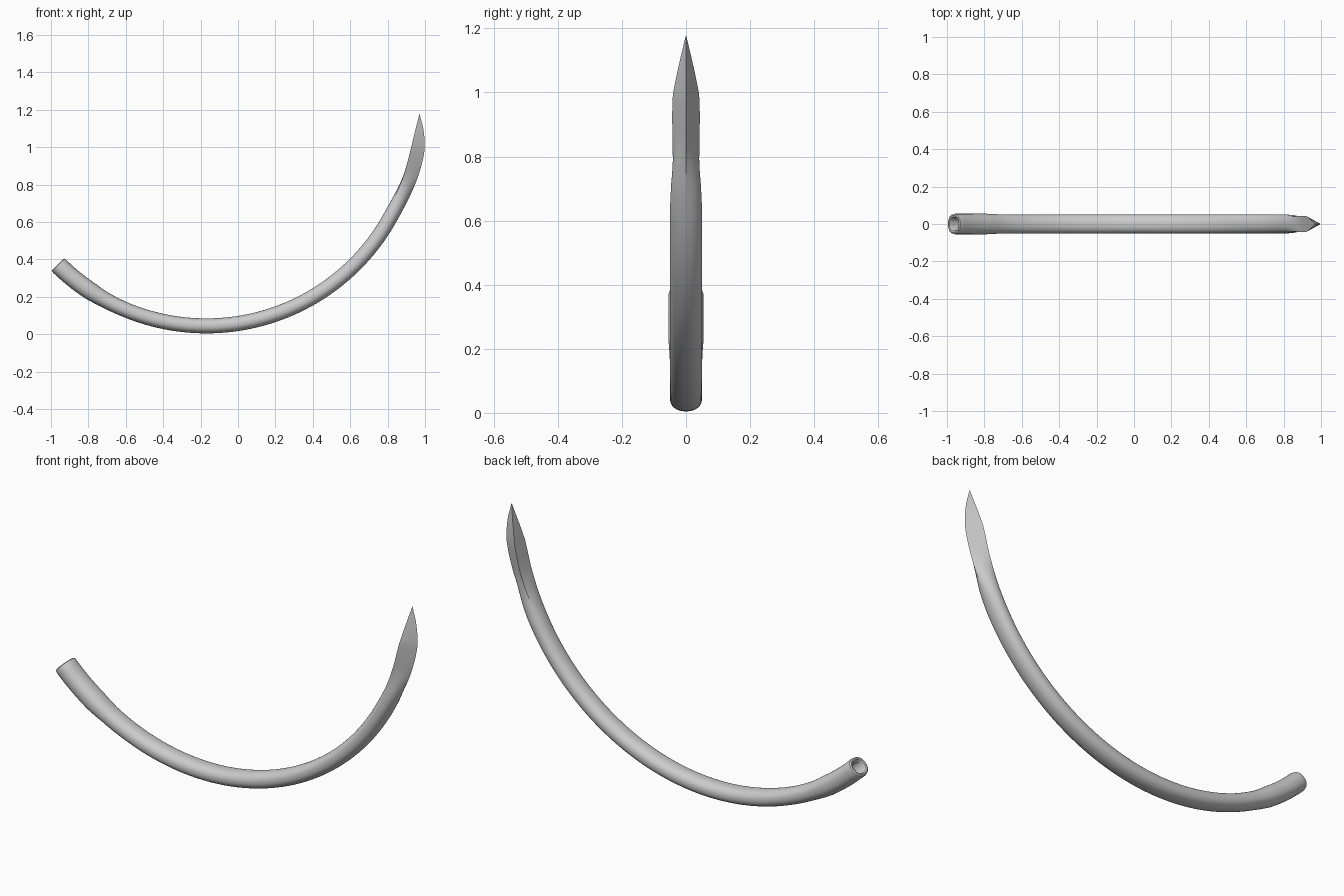
import bpy, bmesh, math

if "Cube" in bpy.data.objects:
    bpy.data.objects.remove(bpy.data.objects["Cube"])

CX, CZ = -0.17, 1.168      # centre of the needle arc
N = 48                     # points per cross-section

# stations along the arc: angle, inner radius, outer radius, half width, triangle blend
KEYS = [
    (-134.3, 1.074, 1.172, 0.055, 0.0),
    (-123.5, 1.075, 1.171, 0.055, 0.0),
    (-119.0, 1.081, 1.165, 0.051, 0.0),
    (-112.0, 1.083, 1.163, 0.050, 0.0),
    (-28.0, 1.084, 1.164, 0.050, 0.0),
    (-24.0, 1.088, 1.167, 0.049, 0.15),
    (-20.5, 1.095, 1.172, 0.047, 0.5),
    (-16.5, 1.102, 1.178, 0.044, 0.9),
    (-11.5, 1.105, 1.182, 0.043, 1.0),
    (-9.0, 1.108, 1.182, 0.041, 1.0),
    (-6.0, 1.114, 1.174, 0.030, 1.0),
    (-3.0, 1.124, 1.161, 0.017, 1.0),
]


def lerp(a, b, t):
    return a + (b - a) * t


def station(deg):
    for a, b in zip(KEYS, KEYS[1:]):
        if deg <= b[0]:
            t = (deg - a[0]) / (b[0] - a[0])
            return [lerp(p, q, t) for p, q in zip(a[1:], b[1:])]
    return KEYS[-1][1:]


def triangle(i):
    # ridge on the outside of the bend, flat face on the inside
    if i > N // 2:
        u, v = triangle(N - i)
        return u, -v
    c = 18
    if i <= c:
        return lerp(1, -1, i / c), i / c
    return -1, 1 - (i - c) / (N // 2 - c)


def place(deg, r, y):
    a = math.radians(deg)
    return CX + r * math.cos(a), y, CZ + r * math.sin(a)


def ring(bm, deg, rin, rout, w, blend):
    mid, half = (rin + rout) / 2, (rout - rin) / 2
    e = 2 / 2.2
    pts = []
    for i in range(N):
        a = 2 * math.pi * i / N
        c, s = math.cos(a), math.sin(a)
        u = math.copysign(abs(c) ** e, c)
        v = math.copysign(abs(s) ** e, s)
        tu, tv = triangle(i)
        pts.append(bm.verts.new(place(deg, mid + half * lerp(u, tu, blend), w * lerp(v, tv, blend))))
    return pts


bm = bmesh.new()
rings = []
# thread hole, from its bottom out to the rounded rim
for deg, h, w in [(-122, 0.031, 0.033), (-134.4, 0.031, 0.033), (-134.9, 0.035, 0.038),
                  (-135, 0.041, 0.046), (-134.8, 0.047, 0.053)]:
    rings.append(ring(bm, deg, 1.123 - h, 1.123 + h, w, 0))
# socket, body and cutting blade
steps = 110
for k in range(steps + 1):
    deg = lerp(KEYS[0][0], KEYS[-1][0], k / steps)
    rings.append(ring(bm, deg, *station(deg)))
for a, b in zip(rings, rings[1:]):
    for i in range(N):
        j = (i + 1) % N
        bm.faces.new((a[i], a[j], b[j], b[i]))
bm.faces.new(rings[0])
# sharp tip
tip = bm.verts.new(place(0.6, 1.14, 0))
for i in range(N):
    bm.faces.new((rings[-1][i], rings[-1][(i + 1) % N], tip))
bmesh.ops.recalc_face_normals(bm, faces=bm.faces)

mesh = bpy.data.meshes.new("curved_needle")
bm.to_mesh(mesh)
bm.free()
needle = bpy.data.objects.new("curved_needle", mesh)
bpy.context.collection.objects.link(needle)
bpy.context.view_layer.objects.active = needle
needle.select_set(True)
bpy.ops.object.shade_smooth_by_angle(angle=math.radians(30))
